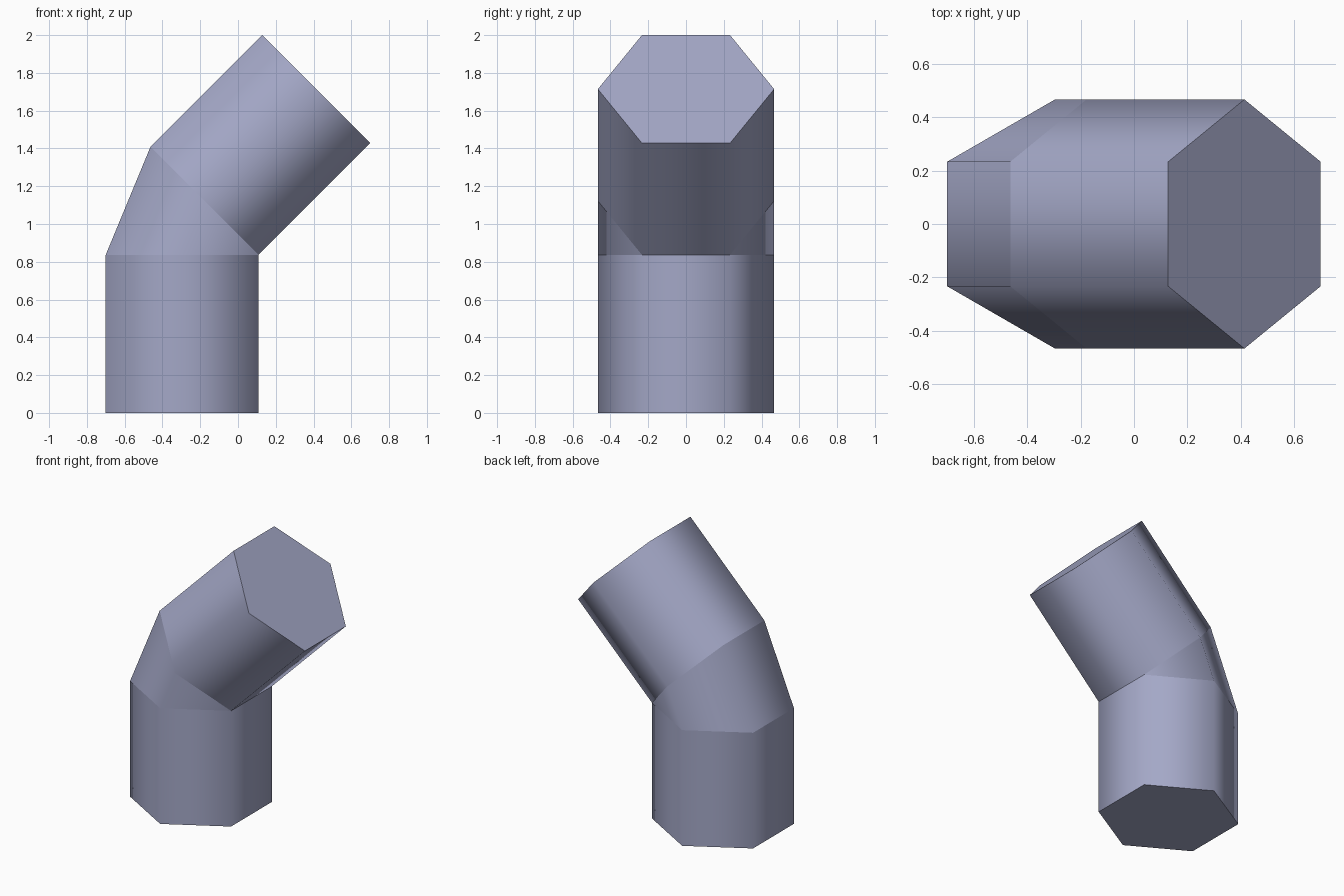
import bpy, bmesh, math
from mathutils import Matrix, Vector

if "Cube" in bpy.data.objects:
    bpy.data.objects.remove(bpy.data.objects["Cube"])

R = 0.4667                                # hexagon corner radius
APO = R * math.cos(math.pi / 6)
LEN = 0.8367                              # length of each straight arm
HINGE = Vector((0.108, 0, LEN))           # inner edge of the bend
BEND = Matrix.Rotation(math.radians(45), 4, 'Y')

mat = bpy.data.materials.new("blue grey")
mat.diffuse_color = (0.37, 0.39, 0.57, 1)
mat.use_nodes = True
mat.node_tree.nodes["Principled BSDF"].inputs["Base Color"].default_value = mat.diffuse_color

# Ring outlines: hexagon with its corners on the y axis
hexagon = [Vector((R * math.cos(a), R * math.sin(a), 0))
           for a in (math.radians(30 + 60 * i) for i in range(6))]
centre = Vector((HINGE.x - APO, 0, 0))
base = [p + centre for p in hexagon]
joint_low = [p + Vector((0, 0, LEN)) for p in base]
joint_high = [HINGE + BEND @ (p - HINGE) for p in joint_low]
end = [p + BEND @ Vector((0, 0, LEN)) for p in joint_high]

# Skin the rings into one closed elbow pipe
bm = bmesh.new()
rings = [[bm.verts.new(p) for p in ring] for ring in (base, joint_low, joint_high, end)]
for a, b in zip(rings, rings[1:]):
    for i in range(6):
        j = (i + 1) % 6
        bm.faces.new((a[i], a[j], b[j], b[i])).smooth = True
bm.faces.new(rings[0][::-1])
bm.faces.new(rings[3])

# Crisp shading at the end caps and at both joints
for ring in rings:
    for i in range(6):
        bm.edges.get((ring[i], ring[(i + 1) % 6])).smooth = False

# Close the hinge, where both joint rings meet
bmesh.ops.remove_doubles(bm, verts=bm.verts, dist=0.001)
bmesh.ops.recalc_face_normals(bm, faces=bm.faces)

mesh = bpy.data.meshes.new("elbow_pipe")
bm.to_mesh(mesh)
bm.free()
mesh.materials.append(mat)
obj = bpy.data.objects.new("elbow_pipe", mesh)
bpy.context.collection.objects.link(obj)
